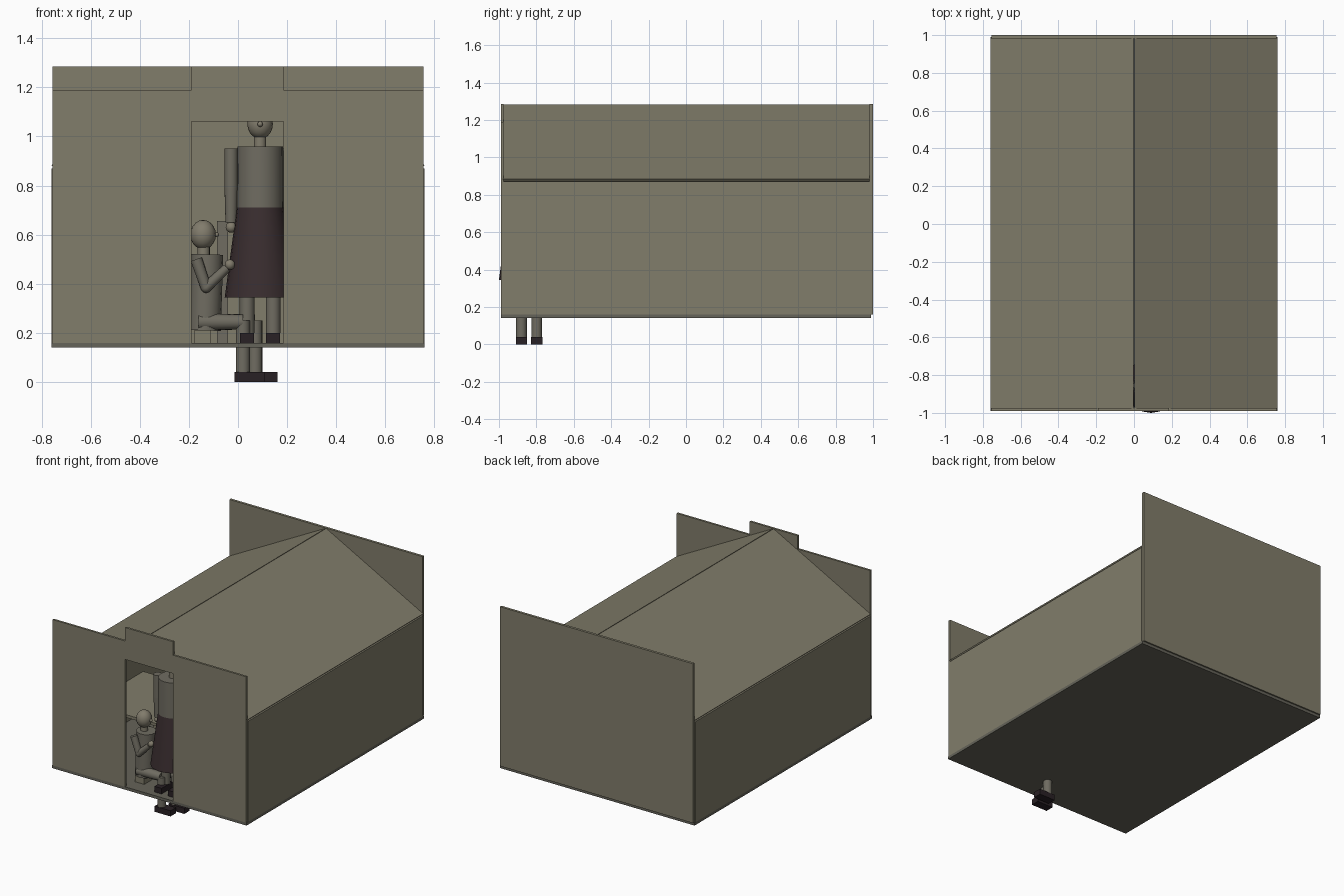
import bpy, bmesh
from mathutils import Vector

cube = bpy.data.objects.get("Cube")
if cube:
    bpy.data.objects.remove(cube)


def material(name, rgb):
    m = bpy.data.materials.new(name)
    m.use_nodes = True
    m.diffuse_color = (*rgb, 1)
    m.node_tree.nodes["Principled BSDF"].inputs["Base Color"].default_value = (*rgb, 1)
    return m


KHAKI = material("khaki board", (0.22, 0.205, 0.145))
FLOOR = material("grey floor", (0.13, 0.125, 0.1))
CLOTH = material("grey cloth", (0.16, 0.15, 0.12))
SKIN = material("tan skin", (0.22, 0.2, 0.15))
SKIRT = material("dark plum skirt", (0.042, 0.027, 0.029))
SHOE = material("black shoe", (0.022, 0.015, 0.018))


def finish(name, bm, mat, smooth=False):
    bmesh.ops.recalc_face_normals(bm, faces=bm.faces)
    me = bpy.data.meshes.new(name)
    bm.to_mesh(me)
    bm.free()
    me.materials.append(mat)
    ob = bpy.data.objects.new(name, me)
    bpy.context.collection.objects.link(ob)
    if smooth:
        bpy.ops.object.select_all(action='DESELECT')
        ob.select_set(True)
        bpy.context.view_layer.objects.active = ob
        bpy.ops.object.shade_smooth_by_angle()
    return ob


def box(name, x, y, z, mat):
    bm = bmesh.new()
    bmesh.ops.create_cube(bm, size=1)
    for v in bm.verts:
        v.co = [r[0] if c < 0 else r[1] for c, r in zip(v.co, (x, y, z))]
    return finish(name, bm, mat)


def panel(name, outline, y0, y1, mat):
    """Extrude an x-z outline along y."""
    bm = bmesh.new()
    face = bm.faces.new([bm.verts.new((x, y0, z)) for x, z in outline])
    new = bmesh.ops.extrude_face_region(bm, geom=[face])["geom"]
    for v in new:
        if isinstance(v, bmesh.types.BMVert):
            v.co.y = y1
    return finish(name, bm, mat)


def limb(name, a, b, r0, r1, mat, sides=16):
    """Tapered cylinder between two points."""
    a, b = Vector(a), Vector(b)
    bm = bmesh.new()
    bmesh.ops.create_cone(bm, cap_ends=True, segments=sides, radius1=r0,
                          radius2=r1, depth=(b - a).length)
    rot = (b - a).to_track_quat('Z', 'Y')
    for v in bm.verts:
        v.co = rot @ v.co + (a + b) / 2
    return finish(name, bm, mat, True)


def ball(name, centre, r, mat, tall=1.0):
    bm = bmesh.new()
    bmesh.ops.create_uvsphere(bm, u_segments=16, v_segments=10, radius=r)
    for v in bm.verts:
        v.co.z *= tall
        v.co += Vector(centre)
    return finish(name, bm, mat, True)


# Building shell
W, EAVE, RIDGE = 0.755, 0.87, 1.285
box("floor", (-0.76, 0.76), (-0.99, 0.99), (0.14, 0.16), FLOOR)
panel("front_wall", [(-W, 0.16), (-0.19, 0.16), (-0.19, 1.06), (0.185, 1.06),
                     (0.185, 0.16), (W, 0.16), (W, 1.19), (0.185, 1.19),
                     (0.185, RIDGE), (-0.19, RIDGE), (-0.19, 1.19), (-W, 1.19)],
      -0.99, -0.975, KHAKI)
box("back_wall", (-W, W), (0.982, 1.0), (0.16, RIDGE), KHAKI)
for side, s in (("left", 1), ("right", -1)):
    box(side + "_wall", sorted((s * 0.743, s * 0.76))[:], (-0.975, 0.982),
        (0.16, EAVE), KHAKI)
    panel(side + "_roof", [(s * 0.76, EAVE + 0.013), (s * 0.002, RIDGE - 0.002),
                           (s * 0.002, RIDGE - 0.018), (s * 0.75, EAVE + 0.002)],
          -0.978, 0.982, KHAKI)

# Furniture inside
box("table_top", (-0.74, -0.22), (-0.6, 0.0), (0.43, 0.45), KHAKI)
for x in (-0.72, -0.26):
    for y in (-0.58, -0.04):
        box("table_leg", (x, x + 0.03), (y, y + 0.03), (0.16, 0.43), KHAKI)
box("chair_back", (-0.085, -0.04), (-0.6, -0.57), (0.16, 0.655), CLOTH)
box("stool", (-0.18, -0.11), (-0.89, -0.79), (0.16, 0.21), KHAKI)

# Seated figure, facing the left side, with feet below the floor
Y = -0.845
limb("seated_torso", (-0.135, Y, 0.21), (-0.125, Y, 0.52), 0.065, 0.065, CLOTH)
limb("seated_neck", (-0.14, Y, 0.51), (-0.14, Y, 0.57), 0.025, 0.025, SKIN)
ball("seated_head", (-0.142, Y, 0.6), 0.052, SKIN, 1.15)
ball("seated_nose", (-0.088, Y, 0.6), 0.01, SKIN)
for y, x in ((-0.88, 0.02), (-0.798, 0.07)):
    limb("seated_thigh", (-0.16, y, 0.245), (x, y, 0.245), 0.035, 0.03, CLOTH)
    limb("seated_shin", (x, y, 0.25), (x, y, 0.04), 0.029, 0.029, CLOTH)
    box("seated_shoe", (x - 0.035, x + 0.09), (y - 0.03, y + 0.03), (0, 0.04), SHOE)
for y in (Y - 0.075, Y + 0.075):
    limb("seated_upper_arm", (-0.17, y, 0.5), (-0.13, y, 0.385), 0.024, 0.022, CLOTH)
    ball("seated_elbow", (-0.13, y, 0.385), 0.022, CLOTH)
    limb("seated_forearm", (-0.13, y, 0.385), (-0.045, y, 0.465), 0.022, 0.018, CLOTH)
    ball("seated_hand", (-0.033, y, 0.478), 0.021, SKIN)

# Standing figure in the doorway
X, Y = 0.09, -0.856
limb("skirt", (X, Y, 0.345), (X, Y, 0.71), 0.144, 0.095, SKIRT, 20)
limb("standing_torso", (X, Y, 0.71), (X, Y, 0.96), 0.095, 0.093, CLOTH, 20)
limb("standing_neck", (X, Y, 0.95), (X, Y, 1.02), 0.025, 0.025, SKIN)
ball("standing_head", (X, Y, 1.05), 0.052, SKIN, 1.15)
ball("standing_nose", (X, Y - 0.055, 1.05), 0.011, SKIN)
for s in (-1, 1):
    x = X + s * 0.053
    limb("standing_leg", (x, Y, 0.2), (x, Y, 0.36), 0.03, 0.03, CLOTH)
    box("standing_shoe", (x - 0.028, x + 0.028), (Y - 0.09, Y + 0.035), (0.16, 0.2), SHOE)
    x = X + s * 0.118
    limb("standing_upper_arm", (x, Y, 0.79), (x, Y, 0.95), 0.027, 0.027, CLOTH)
    limb("standing_forearm", (x, Y, 0.65), (x, Y, 0.79), 0.023, 0.027, CLOTH)
    ball("standing_hand", (x, Y, 0.63), 0.022, SKIN)
